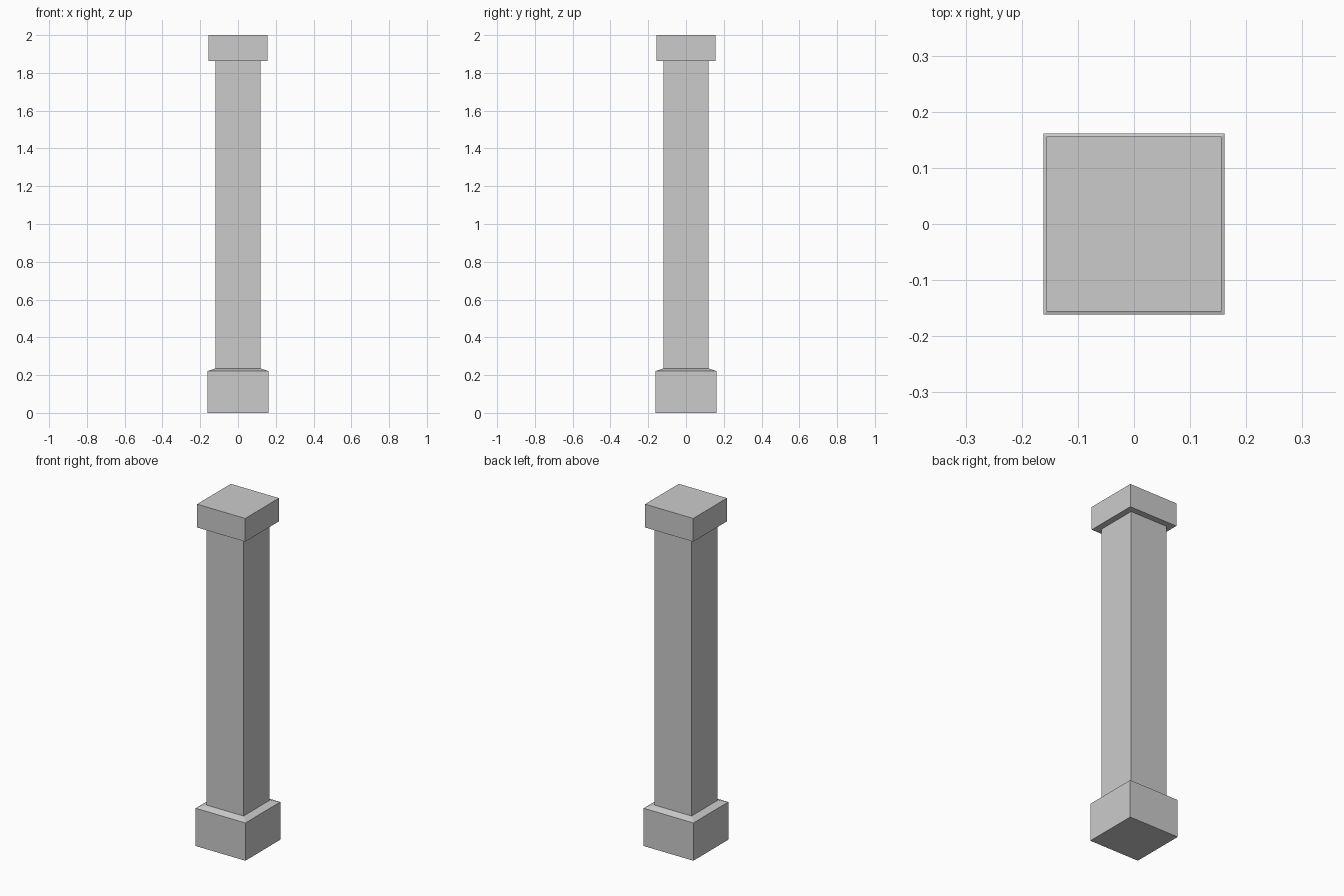
import bpy
import bmesh

cube = bpy.data.objects.get("Cube")
if cube:
    bpy.data.objects.remove(cube, do_unlink=True)

stone = bpy.data.materials.new("grey stone")
stone.use_nodes = True
colour = (0.6, 0.6, 0.6, 1)
stone.diffuse_color = colour
stone.node_tree.nodes["Principled BSDF"].inputs["Base Color"].default_value = colour


def square_stack(name, rings):
    """Closed square solid through (half width, height) rings."""
    bm = bmesh.new()
    loops = [[bm.verts.new((sx * h, sy * h, z))
              for sx, sy in ((-1, -1), (1, -1), (1, 1), (-1, 1))]
             for h, z in rings]
    bm.faces.new(loops[0][::-1])
    bm.faces.new(loops[-1])
    for low, high in zip(loops, loops[1:]):
        for i in range(4):
            j = (i + 1) % 4
            bm.faces.new((low[i], low[j], high[j], high[i]))
    mesh = bpy.data.meshes.new(name)
    bm.to_mesh(mesh)
    bm.free()
    mesh.materials.append(stone)
    obj = bpy.data.objects.new(name, mesh)
    bpy.context.collection.objects.link(obj)
    return obj


# Plinth with a sloped top, straight shaft and plain capital
square_stack("plinth", [(0.161, 0), (0.161, 0.221), (0.12, 0.235)])
square_stack("shaft", [(0.12, 0.235), (0.12, 1.864)])
square_stack("capital", [(0.156, 1.864), (0.156, 2)])
